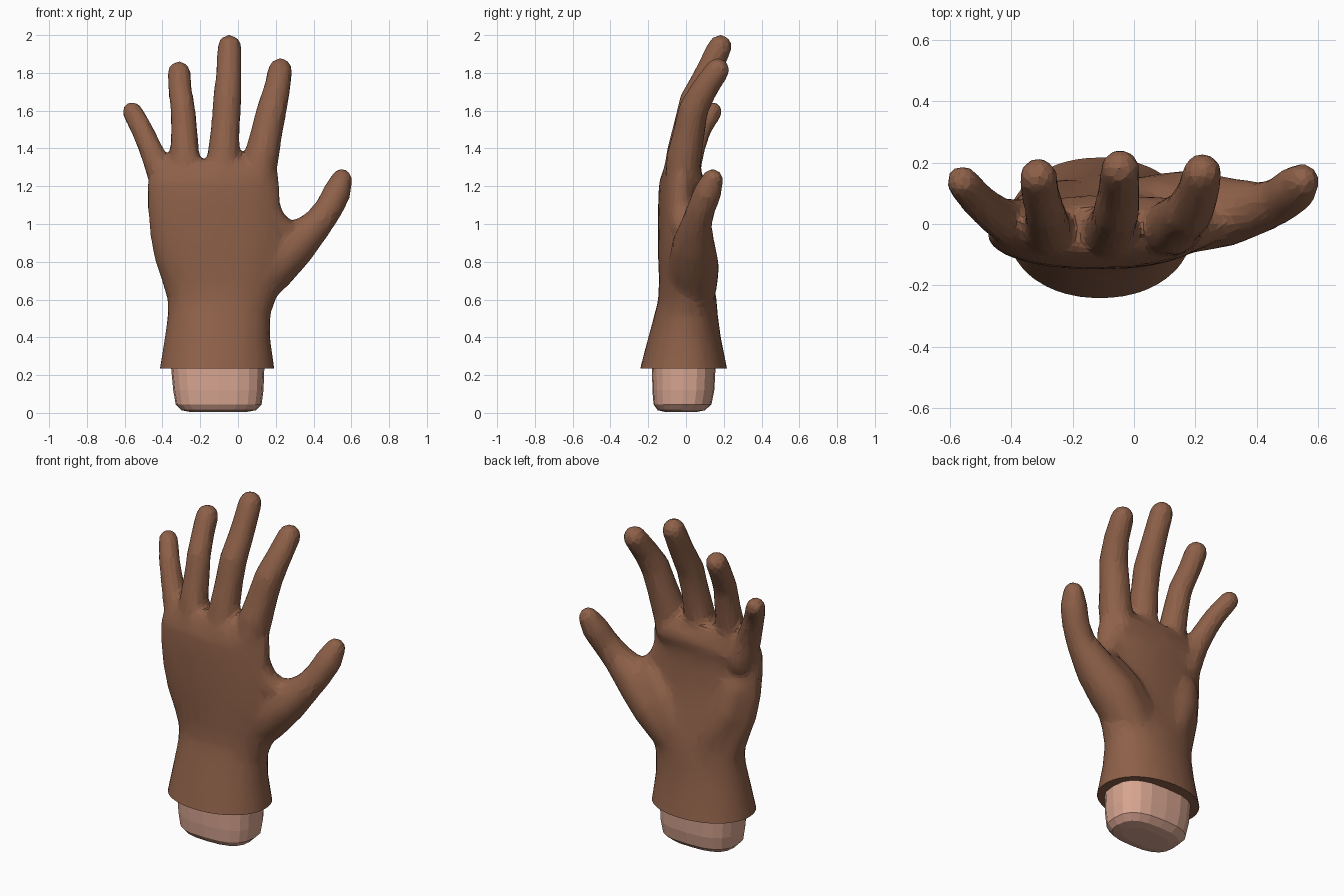
import bpy, bmesh, math
from mathutils import Vector

if "Cube" in bpy.data.objects:
    bpy.data.objects.remove(bpy.data.objects["Cube"])


def material(name, rgb):
    m = bpy.data.materials.new(name)
    m.diffuse_color = (*rgb, 1)
    m.use_nodes = True
    m.node_tree.nodes["Principled BSDF"].inputs["Base Color"].default_value = m.diffuse_color
    return m


leather = material("brown leather", (0.27, 0.118, 0.066))
skin = material("skin", (0.69, 0.38, 0.285))


def loft(bm, rings):
    """Closed skin over a list of point rings."""
    loops = [[bm.verts.new(p) for p in r] for r in rings]
    n = len(loops[0])
    for a, b in zip(loops, loops[1:]):
        for i in range(n):
            j = (i + 1) % n
            bm.faces.new((a[i], a[j], b[j], b[i]))
    bm.faces.new(loops[0][::-1])
    bm.faces.new(loops[-1])


def slab(bm, sections, n=32, power=2.4):
    """Horizontal rounded sections: z, x min, x max, y min, y max."""
    rings = []
    for z, x0, x1, y0, y1 in sections:
        ring = []
        for i in range(n):
            a = 2 * math.pi * i / n
            c, s = math.cos(a), math.sin(a)
            ring.append(((x0 + x1) / 2 + (x1 - x0) / 2 * math.copysign(abs(c) ** (2 / power), c),
                         (y0 + y1) / 2 + (y1 - y0) / 2 * math.copysign(abs(s) ** (2 / power), s), z))
        rings.append(ring)
    loft(bm, rings)


def tube(bm, path, n=16):
    """Round tube through (x, y, z, radius) with domed ends."""
    pts = [(Vector(p[:3]), p[3]) for p in path]
    dirs = [(pts[min(i + 1, len(pts) - 1)][0] - pts[max(i - 1, 0)][0]).normalized()
            for i in range(len(pts))]
    stations = [(p, r, d) for (p, r), d in zip(pts, dirs)]
    dome = [(math.sin(t), math.cos(t)) for t in (0.45, 0.85, 1.2, 1.45)]
    p, r, d = stations[0]
    start = [(p - d * r * s, r * c, d) for s, c in reversed(dome)]
    p, r, d = stations[-1]
    end = [(p + d * r * s, r * c, d) for s, c in dome]
    rings = []
    for p, r, d in start + stations + end:
        u = Vector((0, 1, 0)).cross(d).normalized()
        v = d.cross(u)
        rings.append([p + r * (u * math.cos(2 * math.pi * k / n) + v * math.sin(2 * math.pi * k / n))
                      for k in range(n)])
    loft(bm, rings)


def add_object(name, bm, mat):
    bmesh.ops.recalc_face_normals(bm, faces=bm.faces[:])
    me = bpy.data.meshes.new(name)
    bm.to_mesh(me)
    bm.free()
    me.materials.append(mat)
    ob = bpy.data.objects.new(name, me)
    bpy.context.collection.objects.link(ob)
    return ob


# Glove body: flared cuff, wrist and palm
bm = bmesh.new()
slab(bm, [(0.15, -0.43, 0.205, -0.262, 0.235), (0.24, -0.414, 0.192, -0.242, 0.217),
          (0.40, -0.388, 0.17, -0.20, 0.185), (0.52, -0.372, 0.172, -0.167, 0.168),
          (0.60, -0.374, 0.20, -0.147, 0.162), (0.70, -0.405, 0.235, -0.143, 0.145),
          (0.82, -0.445, 0.25, -0.148, 0.118), (0.95, -0.468, 0.245, -0.148, 0.095),
          (1.10, -0.48, 0.225, -0.148, 0.08), (1.22, -0.48, 0.222, -0.143, 0.085),
          (1.29, -0.45, 0.207, -0.12, 0.075), (1.34, -0.40, 0.17, -0.085, 0.055)], power=2.1)

# Fingers, from below the knuckle to the tip
fingers = [
    [(0.09, -0.025, 1.18, 0.09), (0.125, -0.01, 1.36, 0.094), (0.15, 0.015, 1.48, 0.085),
     (0.18, 0.04, 1.61, 0.081), (0.208, 0.10, 1.72, 0.071), (0.223, 0.167, 1.815, 0.066)],
    [(-0.08, -0.04, 1.20, 0.09), (-0.077, -0.02, 1.37, 0.086), (-0.066, 0.01, 1.52, 0.077),
     (-0.058, 0.04, 1.65, 0.077), (-0.048, 0.115, 1.80, 0.069), (-0.045, 0.18, 1.938, 0.066)],
    [(-0.25, -0.04, 1.18, 0.09), (-0.283, -0.015, 1.37, 0.079), (-0.285, 0.018, 1.50, 0.071),
     (-0.292, 0.045, 1.61, 0.067), (-0.308, 0.11, 1.72, 0.064), (-0.312, 0.154, 1.80, 0.064)],
    [(-0.37, 0.0, 1.17, 0.085), (-0.43, 0.015, 1.32, 0.07), (-0.472, 0.045, 1.42, 0.063),
     (-0.513, 0.08, 1.51, 0.059), (-0.56, 0.138, 1.595, 0.056)],
]
for path in fingers:
    tube(bm, path)

# Thumb with its root muscle, heel of the hand, and pad under the fingers
tube(bm, [(0.07, 0.04, 0.66, 0.125), (0.175, 0.04, 0.775, 0.137), (0.305, 0.04, 0.89, 0.115),
          (0.42, 0.055, 1.0, 0.083), (0.48, 0.08, 1.08, 0.076), (0.525, 0.115, 1.17, 0.076),
          (0.548, 0.14, 1.235, 0.06)])
tube(bm, [(0.02, 0.055, 0.70, 0.10), (0.11, 0.045, 0.83, 0.105), (0.20, 0.03, 0.93, 0.09)])
tube(bm, [(-0.22, 0.045, 0.69, 0.105), (-0.29, 0.01, 0.85, 0.12), (-0.33, -0.01, 1.0, 0.105)])
tube(bm, [(-0.34, -0.005, 1.20, 0.08), (-0.15, 0.005, 1.23, 0.092), (0.10, 0.005, 1.24, 0.085)])
# Web between thumb and palm
tube(bm, [(0.14, -0.025, 1.11, 0.075), (0.185, -0.015, 1.01, 0.075), (0.27, 0.02, 0.945, 0.073),
          (0.36, 0.045, 0.98, 0.065)])
source = add_object("glove", bm, leather)

# Fuse the parts into one faceted skin
m = source.modifiers.new("fuse", 'REMESH')
m.mode, m.voxel_size = 'VOXEL', 0.014
m = source.modifiers.new("soften", 'SMOOTH')
m.factor, m.iterations = 0.5, 18
m = source.modifiers.new("facet", 'DECIMATE')
m.ratio = 0.09
fused = bpy.data.meshes.new_from_object(
    source.evaluated_get(bpy.context.evaluated_depsgraph_get()))
source.modifiers.clear()
source.data = fused

# Cut the cuff flat and close its rim
bm = bmesh.new()
bm.from_mesh(fused)
cut = bmesh.ops.bisect_plane(bm, geom=bm.verts[:] + bm.edges[:] + bm.faces[:],
                             plane_co=(0, 0, 0.235), plane_no=(0, 0, 1), clear_inner=True)
rim = [e for e in cut["geom_cut"] if isinstance(e, bmesh.types.BMEdge)]
bmesh.ops.triangle_fill(bm, edges=rim, use_beauty=True, normal=(0, 0, -1))
bmesh.ops.recalc_face_normals(bm, faces=bm.faces[:])
for f in bm.faces:
    f.smooth = True
bm.to_mesh(fused)
bm.free()
fused.materials.clear()
fused.materials.append(leather)
bpy.context.view_layer.objects.active = source
source.select_set(True)
bpy.ops.object.shade_smooth_by_angle(angle=math.radians(12))

# Forearm stump inside the cuff
bm = bmesh.new()
slab(bm, [(0.004, -0.25, 0.04, -0.105, 0.05), (0.014, -0.30, 0.095, -0.15, 0.10),
          (0.045, -0.33, 0.125, -0.172, 0.135), (0.12, -0.343, 0.135, -0.178, 0.15),
          (0.25, -0.355, 0.14, -0.18, 0.157)], n=20, power=2.7)
add_object("forearm", bm, skin)
